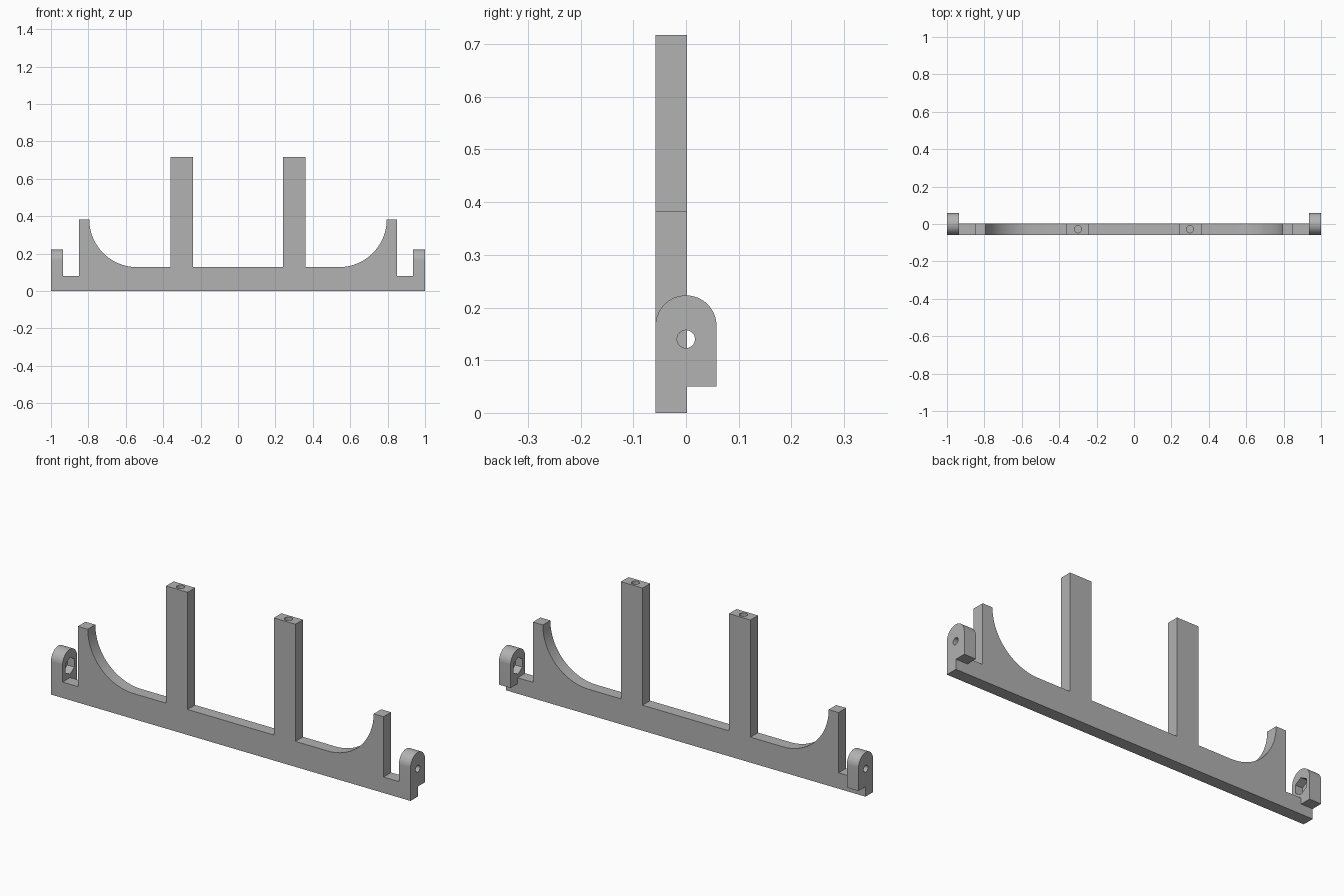
import bpy, bmesh
from math import sin, cos, pi, radians
from mathutils import Matrix, Vector

cube = bpy.data.objects.get("Cube")
if cube:
    bpy.data.objects.remove(cube, do_unlink=True)

grey = bpy.data.materials.new("plain_grey")
grey.use_nodes = True
grey.diffuse_color = (0.445, 0.445, 0.445, 1)
grey.node_tree.nodes["Principled BSDF"].inputs["Base Color"].default_value = grey.diffuse_color

FRONT, BACK = -0.058, 0.002
LUG_R, LUG_IN = 0.058, 0.935
HOLE_Z = 0.14


def arc(cx, cz, r, a0, a1, n):
    angles = [radians(a0 + (a1 - a0) * i / n) for i in range(n + 1)]
    return [(cx + r * cos(a), cz + r * sin(a)) for a in angles]


def add_object(name, bm):
    bmesh.ops.recalc_face_normals(bm, faces=bm.faces)
    mesh = bpy.data.meshes.new(name)
    bm.to_mesh(mesh)
    bm.free()
    mesh.materials.append(grey)
    obj = bpy.data.objects.new(name, mesh)
    bpy.context.collection.objects.link(obj)
    return obj


def extrude(name, points, push):
    """Fill a closed outline of 3D points and push it into a solid."""
    bm = bmesh.new()
    face = bm.faces.new([bm.verts.new(p) for p in points])
    out = bmesh.ops.extrude_face_region(bm, geom=[face])
    moved = [v for v in out["geom"] if isinstance(v, bmesh.types.BMVert)]
    bmesh.ops.translate(bm, verts=moved, vec=Vector(push))
    return add_object(name, bm)


def cylinder(name, r, depth, sides, place, turn):
    bm = bmesh.new()
    bmesh.ops.create_cone(bm, cap_ends=True, segments=sides, radius1=r, radius2=r,
                          depth=depth, matrix=Matrix.Translation(place) @ turn)
    return add_object(name, bm)


def cut(obj, cutters):
    """Subtract the cutters, bake the result and remove them."""
    for c in cutters:
        c.hide_render = True
        mod = obj.modifiers.new("cut", "BOOLEAN")
        mod.operation, mod.solver, mod.object = "DIFFERENCE", "EXACT", c
    graph = bpy.context.evaluated_depsgraph_get()
    baked = bpy.data.meshes.new_from_object(obj.evaluated_get(graph))
    obj.modifiers.clear()
    obj.data = baked
    for c in cutters:
        bpy.data.objects.remove(c, do_unlink=True)


def smooth(obj):
    bpy.ops.object.select_all(action="DESELECT")
    obj.select_set(True)
    bpy.context.view_layer.objects.active = obj
    bpy.ops.object.shade_smooth_by_angle(angle=radians(25))


# Frame: beam, two posts and two curved horns in one mirrored outline
half = [(0.24, 0.128), (0.24, 0.717), (0.36, 0.717), (0.36, 0.128)]
half += arc(0.54, 0.383, 0.255, -90, 0, 28)
half += [(0.85, 0.383), (0.85, 0.08), (LUG_IN, 0.08), (LUG_IN, 0)]
outline = half + [(-x, z) for x, z in reversed(half)]
frame = extrude("frame", [(x, FRONT, z) for x, z in outline], (0, BACK - FRONT, 0))

# Screw holes in the post tops
cut(frame, [cylinder("post_hole", 0.019, 0.3, 32, (s * 0.3, -0.028, 0.717), Matrix())
            for s in (-1, 1)])
smooth(frame)

# End lugs: rounded ears with a through hole and a hexagonal nut pocket inside
to_x = Matrix.Rotation(pi / 2, 4, "Y")
ear = [(FRONT, 0), (BACK, 0), (BACK, 0.05), (LUG_R, 0.05)]
ear += arc(0, 0.223 - LUG_R, LUG_R, 0, 180, 32)
for side, name in ((1, "left_lug"), (-1, "right_lug")):
    lug = extrude(name, [(side * LUG_IN, y, z) for y, z in ear],
                  (side * (1 - LUG_IN), 0, 0))
    hole = cylinder("bolt_hole", 0.017, 0.3, 32, (side * 0.97, 0, HOLE_Z), to_x)
    pocket = cylinder("nut_pocket", 0.042, 0.08, 6, (side * LUG_IN, 0, HOLE_Z), to_x)
    # Point one corner of the hexagon straight up
    top = max(v.co.z for v in pocket.data.vertices)
    if top < HOLE_Z + 0.04:
        pocket.data.transform(Matrix.Translation((0, 0, HOLE_Z))
                              @ Matrix.Rotation(pi / 6, 4, "X")
                              @ Matrix.Translation((0, 0, -HOLE_Z)))
    cut(lug, [hole, pocket])
    smooth(lug)
